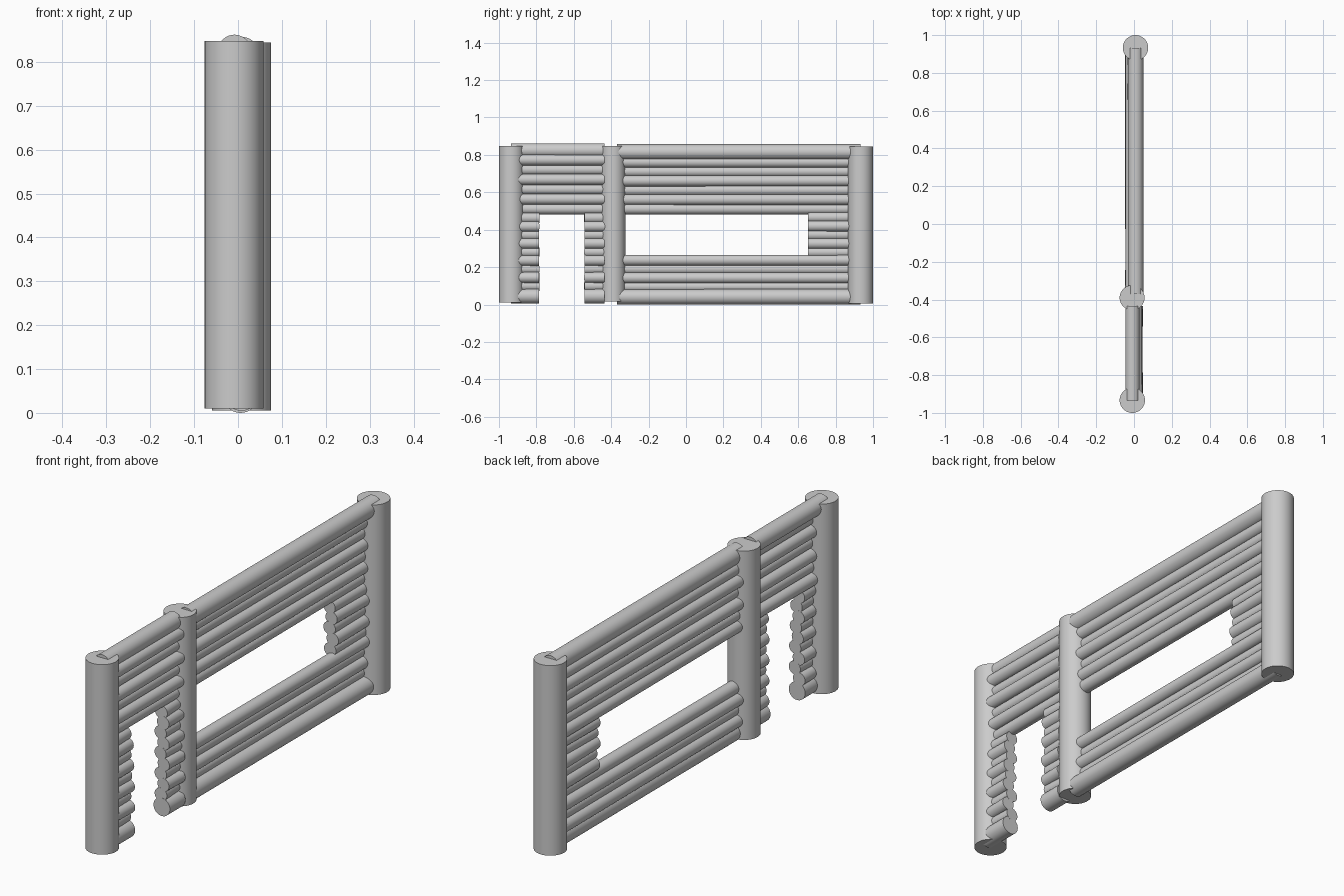
import bpy, random
from mathutils import Vector

if "Cube" in bpy.data.objects:
    bpy.data.objects.remove(bpy.data.objects["Cube"])

random.seed(4)


def log(name, a, b, r, sides=32):
    """Cylinder of radius r running from point a to point b."""
    a, b = Vector(a), Vector(b)
    d = b - a
    bpy.ops.mesh.primitive_cylinder_add(vertices=sides, radius=r, depth=d.length)
    ob = bpy.context.object
    ob.name = name
    ob.rotation_mode = 'QUATERNION'
    ob.rotation_quaternion = d.to_track_quat('Z', 'Y')
    ob.location = (a + b) / 2
    bpy.ops.object.shade_smooth_by_angle(angle=0.6)
    return ob


def stack(name, spans, z0, z1, count, x, r=0.029, wobble=0.007):
    """Evenly stacked thin logs filling z0..z1; all spans share each row's line."""
    step = (z1 - z0 - 2 * r) / (count - 1)
    for i in range(count):
        z = z0 + r + i * step
        off = x + wobble * (1 if i % 2 else -1) + random.uniform(-0.003, 0.003)
        tilt = random.uniform(-0.003, 0.003)
        for j, (ya, yb) in enumerate(spans):
            log(f"{name}_{j + 1}_{i + 1}", (off - tilt, ya, z), (off + tilt, yb, z), r)


# Upright posts
log("front_post", (-0.009, -0.933, 0.01), (-0.009, -0.933, 0.848), 0.067, 48)
log("middle_post", (-0.010, -0.390, 0.015), (-0.010, -0.390, 0.848), 0.066, 48)
log("back_post", (0.008, 0.933, 0.006), (0.008, 0.933, 0.844), 0.067, 48)

# Window bay: thick top and bottom rails
log("window_top_rail", (0.008, -0.37, 0.816), (0.008, 0.933, 0.816), 0.041)
log("window_bottom_rail", (0.006, -0.37, 0.041), (0.006, 0.933, 0.041), 0.041)

# Window bay: thin logs below, beside and above the opening
stack("window_lower_log", [(-0.37, 0.93)], 0.066, 0.266, 4, -0.008)
stack("window_side_log", [(0.652, 0.93)], 0.250, 0.495, 5, -0.004)
stack("window_upper_log", [(-0.37, 0.93)], 0.482, 0.790, 6, -0.010)

# Door bay: thick top rail and the stubs of the bottom rail
log("door_top_rail", (-0.008, -0.935, 0.824), (-0.008, -0.435, 0.824), 0.038)
jambs = [(-0.935, -0.785), (-0.543, -0.435)]
for i, (ya, yb) in enumerate(jambs):
    log(f"door_bottom_rail_{i + 1}", (0.008, ya, 0.045), (0.008, yb, 0.045), 0.040)

# Door bay: thin logs on both sides of and above the opening
stack("door_jamb_log", jambs, 0.070, 0.492, 9, 0.008)
stack("door_upper_log", [(-0.935, -0.435)], 0.482, 0.802, 6, 0.006)
